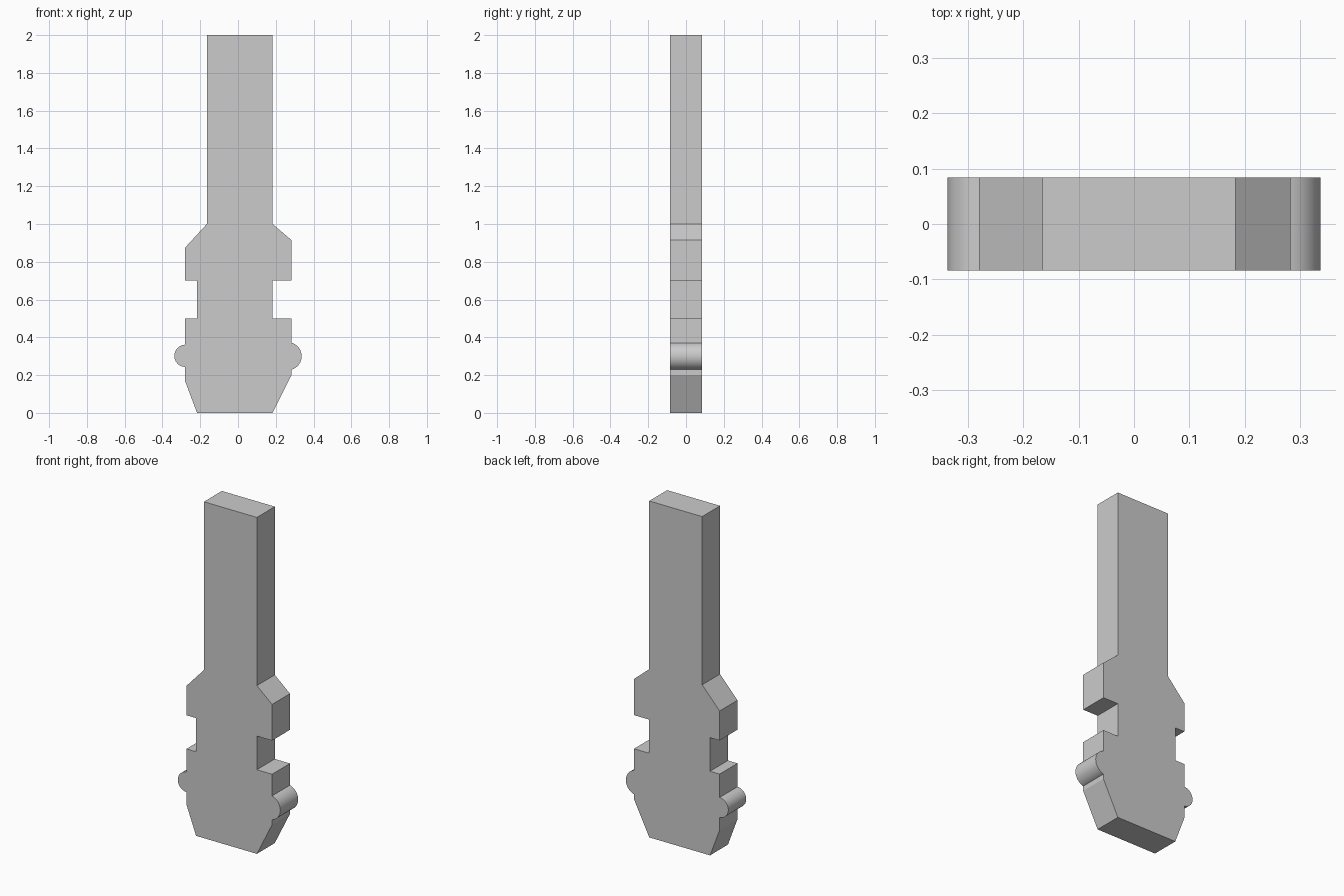
import bpy
import bmesh
from math import sin, cos, atan2, pi

cube = bpy.data.objects.get("Cube")
if cube:
    bpy.data.objects.remove(cube, do_unlink=True)

THICKNESS = 0.168

grey = bpy.data.materials.new("light_grey")
grey.use_nodes = True
grey.diffuse_color = (0.6, 0.6, 0.6, 1)
grey.node_tree.nodes["Principled BSDF"].inputs["Base Color"].default_value = (0.6, 0.6, 0.6, 1)


def bump(edge_x, tip_x, z, half, steps=24):
    """Arc from the lower to the upper edge point, bulging out to tip_x."""
    depth = abs(tip_x - edge_x)
    side = 1 if tip_x > edge_x else -1
    r = (half ** 2 + depth ** 2) / (2 * depth)
    cx = tip_x - side * r
    a = atan2(half, r - depth)
    angles = [-a + 2 * a * i / steps for i in range(steps + 1)]
    return [(cx + side * r * cos(t), z + r * sin(t)) for t in angles]


# Outline, running up the left side and back down the right side
left_side = [(0.183, 0), (0.283, 0.2)] + bump(0.283, 0.337, 0.3, 0.071) + [
    (0.283, 0.5), (0.183, 0.5), (0.183, 0.7), (0.283, 0.7),
    (0.283, 0.915), (0.183, 1), (0.183, 2)]
right_side = [(-0.217, 0), (-0.28, 0.168)] + bump(-0.28, -0.337, 0.302, 0.059) + [
    (-0.28, 0.5), (-0.217, 0.5), (-0.217, 0.7), (-0.28, 0.7),
    (-0.28, 0.875), (-0.165, 1), (-0.165, 2)]
outline = left_side + right_side[::-1]

# Flat plate extruded from the outline
bm = bmesh.new()
front = bm.faces.new([bm.verts.new((x, -THICKNESS / 2, z)) for x, z in outline])
extruded = bmesh.ops.extrude_face_region(bm, geom=[front], use_keep_orig=True)
back_verts = [v for v in extruded["geom"] if isinstance(v, bmesh.types.BMVert)]
bmesh.ops.translate(bm, vec=(0, THICKNESS, 0), verts=back_verts)
bmesh.ops.recalc_face_normals(bm, faces=bm.faces)
mesh = bpy.data.meshes.new("notched_plate")
bm.to_mesh(mesh)
bm.free()

plate = bpy.data.objects.new("notched_plate", mesh)
mesh.materials.append(grey)
bpy.context.collection.objects.link(plate)

# Smooth rounded bumps, sharp everywhere else
bpy.ops.object.select_all(action='DESELECT')
plate.select_set(True)
bpy.context.view_layer.objects.active = plate
bpy.ops.object.shade_smooth_by_angle(angle=pi / 9)
